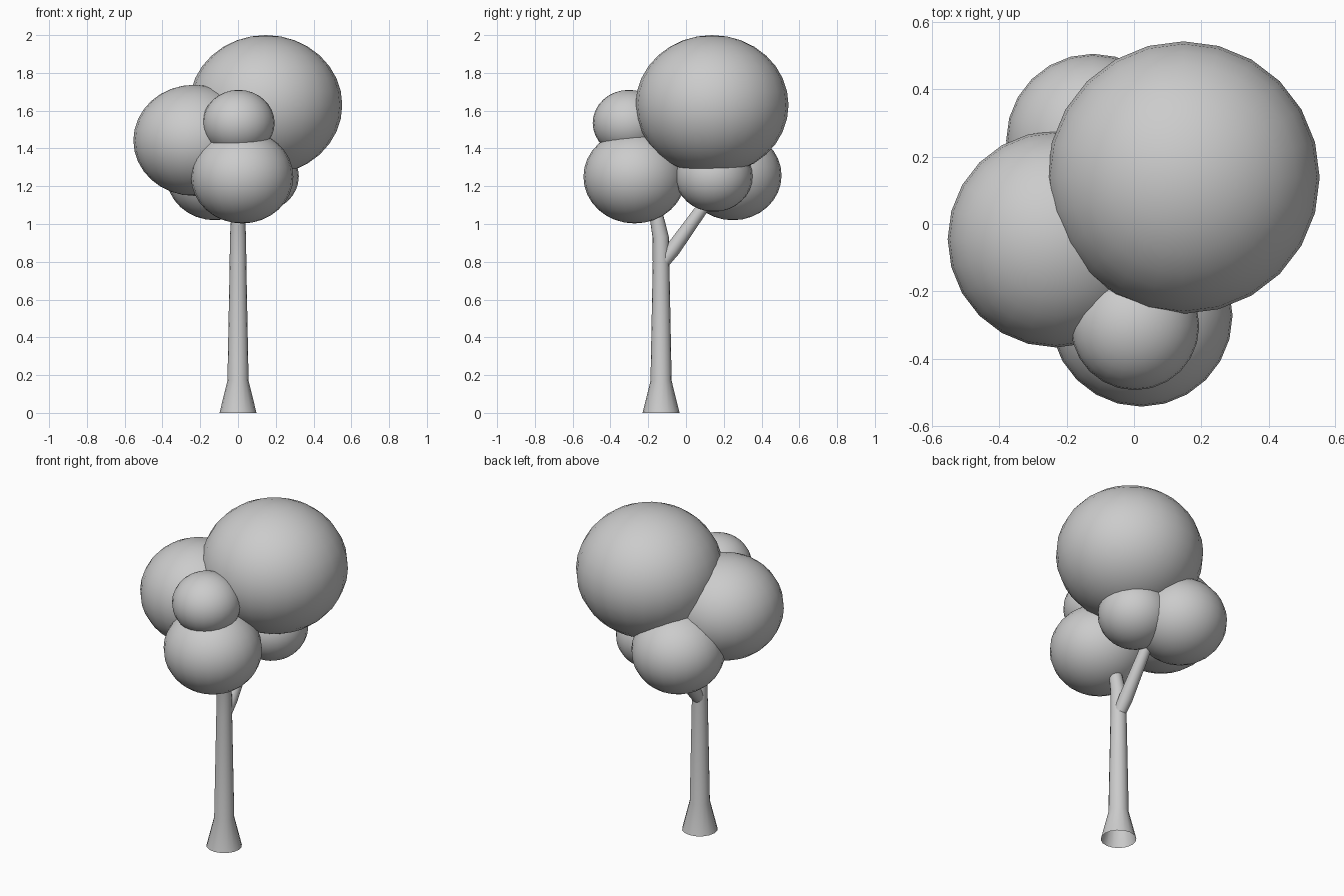
import bpy, bmesh, math
from mathutils import Vector

if "Cube" in bpy.data.objects:
    bpy.data.objects.remove(bpy.data.objects["Cube"])


def finish(bm, name, angle):
    bmesh.ops.recalc_face_normals(bm, faces=bm.faces[:])
    mesh = bpy.data.meshes.new(name)
    bm.to_mesh(mesh)
    bm.free()
    ob = bpy.data.objects.new(name, mesh)
    bpy.context.collection.objects.link(ob)
    bpy.ops.object.select_all(action='DESELECT')
    ob.select_set(True)
    bpy.context.view_layer.objects.active = ob
    bpy.ops.object.shade_smooth_by_angle(angle=math.radians(angle))
    return ob


def tube(name, path, sides=16):
    """Loft round rings along (y, z, radius, tilt) points in the plane x = 0."""
    bm = bmesh.new()
    rings = []
    for y, z, r, tilt in path:
        t = math.radians(tilt)
        across = Vector((0, math.cos(t), -math.sin(t)))
        ring = []
        for i in range(sides):
            a = math.tau * i / sides
            ring.append(bm.verts.new(Vector((r * math.cos(a), y, z)) + across * r * math.sin(a)))
        rings.append(ring)
    for low, high in zip(rings, rings[1:]):
        for i in range(sides):
            j = (i + 1) % sides
            bm.faces.new((low[i], low[j], high[j], high[i]))
    return finish(bm, name, 40)


def foliage(name, centre, radius, height):
    """Slightly flattened ball of leaves."""
    bm = bmesh.new()
    bmesh.ops.create_uvsphere(bm, u_segments=24, v_segments=16, radius=1)
    for v in bm.verts:
        v.co = Vector((v.co.x * radius, v.co.y * radius, v.co.z * height))
    ob = finish(bm, name, 60)
    ob.location = centre
    return ob


# Trunk with flared, open foot and a top leaning forward
tube("trunk", [(-0.132, 0, 0.098, 0), (-0.132, 0.17, 0.056, 0),
               (-0.132, 0.80, 0.044, 0), (-0.134, 0.93, 0.043, -5),
               (-0.158, 1.05, 0.036, -12), (-0.18, 1.16, 0.033, -12)])

# Side branch leaning back
tube("branch", [(-0.128, 0.79, 0.036, 25), (-0.07, 0.865, 0.040, 37),
                (0.08, 1.075, 0.033, 35), (0.14, 1.17, 0.030, 33)])

# Crown
foliage("crown_top", (0.147, 0.138, 1.63), 0.405, 0.37)
foliage("crown_left", (-0.232, -0.045, 1.443), 0.322, 0.294)
foliage("crown_front_low", (0.022, -0.272, 1.25), 0.271, 0.247)
foliage("crown_front_high", (0.003, -0.303, 1.535), 0.191, 0.175)
foliage("crown_back_left", (-0.122, 0.248, 1.257), 0.258, 0.237)
foliage("crown_right", (0.118, 0.148, 1.252), 0.204, 0.187)
